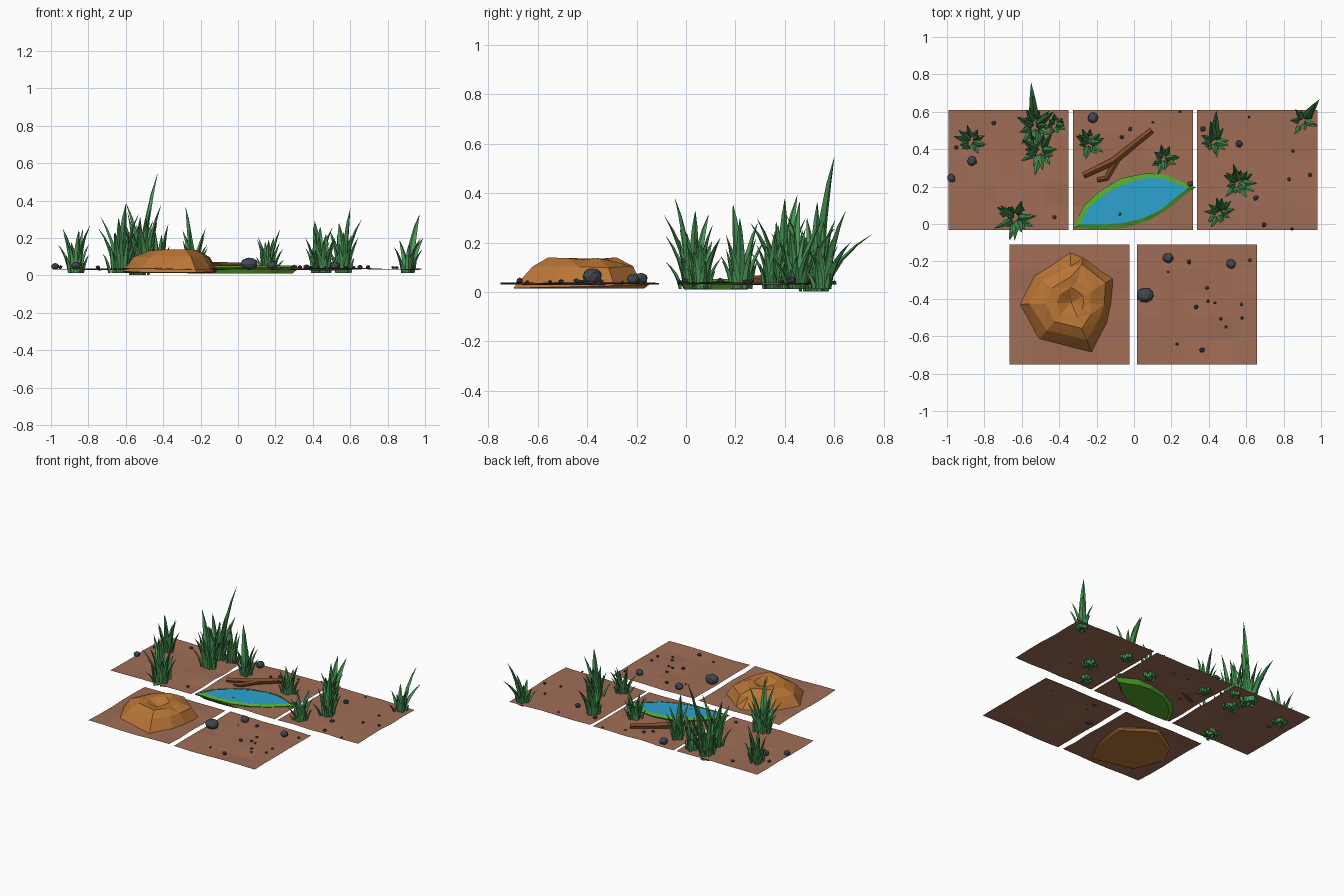
import bpy, bmesh, math, random
from mathutils import Vector

if "Cube" in bpy.data.objects:
    bpy.data.objects.remove(bpy.data.objects["Cube"])

random.seed(11)


def material(name, r, g, b):
    lin = [(c / 255 / 12.92) if c < 11 else ((c / 255 + 0.055) / 1.055) ** 2.4 for c in (r, g, b)]
    m = bpy.data.materials.new(name)
    m.diffuse_color = (*lin, 1)
    m.use_nodes = True
    m.node_tree.nodes["Principled BSDF"].inputs["Base Color"].default_value = m.diffuse_color
    return m


SOIL = material("brown soil", 160, 109, 86)
SAND = material("ochre sand", 184, 117, 54)
WATER = material("blue water", 45, 163, 208)
MOSS = material("moss green", 84, 168, 44)
GRASS = material("grass green", 72, 148, 84)
STONE = material("dark stone", 66, 73, 82)
WOOD = material("bark brown", 128, 75, 40)


def build(name, verts, faces, mat):
    me = bpy.data.meshes.new(name)
    me.from_pydata([tuple(v) for v in verts], [], faces)
    bm = bmesh.new()
    bm.from_mesh(me)
    bmesh.ops.recalc_face_normals(bm, faces=bm.faces[:])
    bm.to_mesh(me)
    bm.free()
    me.materials.append(mat)
    ob = bpy.data.objects.new(name, me)
    bpy.context.collection.objects.link(ob)
    return ob


def loft(rings, cap_start=True, cap_end=True):
    """Join equal-length rings of points into one skin."""
    n = len(rings[0])
    verts = [p for r in rings for p in r]
    faces = [(k * n + i, k * n + (i + 1) % n, (k + 1) * n + (i + 1) % n, (k + 1) * n + i)
             for k in range(len(rings) - 1) for i in range(n)]
    if cap_start:
        faces.append(tuple(reversed(range(n))))
    if cap_end:
        faces.append(tuple(range((len(rings) - 1) * n, len(rings) * n)))
    return verts, faces


def merge(name, pieces, mat):
    V, F = [], []
    for v, f in pieces:
        o = len(V)
        V += v
        F += [tuple(i + o for i in q) for q in f]
    return build(name, V, F, mat)


# Soil tiles: thin, gently uneven sheets
def tile(name, cx, cy, size=0.642, n=5):
    V = []
    for j in range(n + 1):
        for i in range(n + 1):
            edge = i in (0, n) or j in (0, n)
            V.append((cx + (i / n - 0.5) * size, cy + (j / n - 0.5) * size,
                      0.034 + random.uniform(-1, 1) * (0.004 if edge else 0.007)))
    w = n + 1
    F = [(j * w + i, j * w + i + 1, (j + 1) * w + i + 1, (j + 1) * w + i)
         for j in range(n) for i in range(n)]
    ob = build(name, V, F, SOIL)
    if ob.data.polygons[0].normal.z < 0:
        ob.data.flip_normals()


for k, (x, y) in enumerate([(-0.672, 0.288), (-0.005, 0.288), (0.659, 0.288),
                            (-0.345, -0.43), (0.337, -0.43)]):
    tile(f"soil_tile_{k + 1}", x, y)

# Sand mound with a small crater
foot = [(-0.615, -0.43), (-0.535, -0.27), (-0.34, -0.15), (-0.27, -0.18), (-0.11, -0.29),
        (-0.12, -0.43), (-0.14, -0.535), (-0.22, -0.70), (-0.52, -0.63)]
mid = Vector((-0.335, -0.42))


def mound_ring(scale, z, jitter):
    out = []
    for p in foot:
        q = mid + (Vector(p) - mid) * scale * (1 + random.uniform(-jitter, jitter))
        out.append((q.x, q.y, z + random.uniform(-jitter, jitter) * 0.06))
    return out


base = [(x, y, 0.022 + 0.025 * (y + 0.43)) for x, y in foot]
V, F = loft([[(mid.x + (x - mid.x) * 0.93, mid.y + (y - mid.y) * 0.93, 0.014) for x, y in foot],
             base, mound_ring(0.78, 0.1, 0.1), mound_ring(0.5, 0.135, 0.1),
             mound_ring(0.29, 0.134, 0.05)], True, False)
V.append((mid.x, mid.y, 0.092))
n = len(foot)
F += [(4 * n + i, 4 * n + (i + 1) % n, 5 * n) for i in range(n)]
mound = build("sand_mound", V, F, SAND)
bm = bmesh.new()
bm.from_mesh(mound.data)
bmesh.ops.triangulate(bm, faces=[f for f in bm.faces if len(f.verts) == 4])
bm.to_mesh(mound.data)
bm.free()

# Pond: moss bowl with rim, and a flat water surface
outer = [(-0.326, -0.022), (-0.27, 0.095), (-0.185, 0.175), (-0.07, 0.245), (0.07, 0.272),
         (0.175, 0.262), (0.265, 0.22), (0.33, 0.197), (0.265, 0.15), (0.185, 0.08),
         (0.08, 0.02), (-0.055, -0.022), (-0.19, -0.028)]
inner = [(-0.29, -0.004), (-0.24, 0.09), (-0.135, 0.175), (-0.03, 0.222), (0.07, 0.247),
         (0.15, 0.243), (0.23, 0.215), (0.283, 0.187), (0.215, 0.135), (0.135, 0.07),
         (0.04, 0.028), (-0.06, 0.006), (-0.17, -0.004)]
under = [(0.01 + x * 0.85, 0.017 + y * 0.85, 0.01) for x, y in outer]
build("pond_bank", *loft([under, [(x, y, 0.042) for x, y in outer],
                          [(x, y, 0.052) for x, y in inner]], True, False), MOSS)
build("pond_water", [(x, y, 0.05) for x, y in inner], [tuple(range(len(inner)))], WATER)


# Fallen forked branch
def tube(points, radii, sides=5):
    rings = []
    for i, p in enumerate(points):
        a, b = Vector(points[max(i - 1, 0)]), Vector(points[min(i + 1, len(points) - 1)])
        d = (b - a).normalized()
        s = d.cross(Vector((0, 0, 1))).normalized()
        u = s.cross(d)
        rings.append([Vector(p) + (s * math.cos(t) + u * math.sin(t)) * radii[i]
                      for t in (2 * math.pi * k / sides + 0.3 for k in range(sides))])
    return loft(rings)


merge("fallen_branch", [
    tube([(-0.27, 0.26, 0.045), (-0.11, 0.335, 0.05), (0.0, 0.425, 0.05), (0.095, 0.5, 0.052)],
         [0.018, 0.022, 0.019, 0.017]),
    tube([(-0.08, 0.36, 0.05), (-0.145, 0.245, 0.05), (-0.195, 0.235, 0.045)],
         [0.018, 0.016, 0.013])], WOOD)


# Grass: curved tapering diamond-section blades gathered in clumps
def blade(root, tip, width):
    root, tip = Vector(root), Vector(tip)
    out = Vector((tip.x - root.x, tip.y - root.y, 0))
    d = out.normalized() if out.length > 1e-4 else Vector((1, 0, 0))
    s = Vector((-d.y, d.x, 0))
    rings = []
    for t, w in ((0, 0.7), (0.25, 1), (0.5, 0.85), (0.78, 0.5), (1, 0.03)):
        c = root + out * t ** 1.7
        c.z = root.z + (tip.z - root.z) * (1.15 * t - 0.15 * t * t)
        a = s * width * 0.5 * w
        b = d * width * 0.28 * w
        rings.append([c + a, c + b, c - a, c - b])
    return loft(rings)


def clump(name, x, y, radius, height, count, extra=(), base=0.012):
    pieces = []
    for i in range(count):
        a = i * 2.4 + random.uniform(-0.3, 0.3)
        f = (i + 0.5) / count                       # 0 = tall centre, 1 = short outside
        h = height * (1 - 0.72 * f) * random.uniform(0.85, 1.05)
        r0 = radius * (0.12 + 0.4 * f)
        r1 = radius * random.uniform(0.5, 1.05) + 0.005
        c, s = math.cos(a), math.sin(a)
        pieces.append(blade((x + c * r0, y + s * r0, base), (x + c * r1, y + s * r1, base + h),
                            0.026 + 0.05 * h))
    for tip in extra:
        pieces.append(blade((x + (tip[0] - x) * 0.2, y + (tip[1] - y) * 0.2, base), tip, 0.05))
    merge(name, pieces, GRASS)


clumps = [
    (-0.87, 0.44, 0.09, 0.28, 15, ()),
    (-0.53, 0.52, 0.11, 0.36, 16, ((-0.55, 0.755, 0.235), (-0.43, 0.60, 0.545), (-0.46, 0.58, 0.43))),
    (-0.50, 0.39, 0.11, 0.36, 15, ((-0.6, 0.45, 0.39), (-0.53, 0.26, 0.28))),
    (-0.42, 0.53, 0.07, 0.30, 9, ()),
    (-0.63, 0.03, 0.12, 0.33, 18, ((-0.6, -0.045, 0.38),)),
    (-0.24, 0.43, 0.085, 0.27, 12, ((-0.28, 0.46, 0.365),)),
    (0.16, 0.35, 0.085, 0.24, 14, ()),
    (0.43, 0.44, 0.08, 0.26, 14, ((0.44, 0.605, 0.26), (0.41, 0.55, 0.29))),
    (0.56, 0.22, 0.10, 0.28, 15, ((0.60, 0.19, 0.355), (0.54, 0.29, 0.28))),
    (0.46, 0.06, 0.085, 0.22, 13, ((0.47, 0.14, 0.22),)),
    (0.905, 0.55, 0.08, 0.22, 9, ((0.97, 0.645, 0.325), (0.99, 0.665, 0.2))),
]
for k, c in enumerate(clumps):
    clump(f"grass_clump_{k + 1}", *c, base=0.001 if k == 1 else 0.012)


# Stones: jittered icospheres, given as x, y, radius
def stones(name, spots):
    bm = bmesh.new()
    for x, y, r in spots:
        new = bmesh.ops.create_icosphere(bm, subdivisions=2 if r > 0.02 else 1, radius=r)["verts"]
        turn = random.uniform(0, 3)
        sx, sy = random.uniform(0.9, 1.12), random.uniform(0.85, 1.05)
        for v in new:
            p = v.co * random.uniform(0.92, 1.06)
            p = Vector((p.x * sx, p.y * sy, p.z * 0.8))
            v.co = Vector((x + p.x * math.cos(turn) - p.y * math.sin(turn),
                           y + p.x * math.sin(turn) + p.y * math.cos(turn),
                           0.036 + r * 0.6 + p.z))
    me = bpy.data.meshes.new(name)
    bm.to_mesh(me)
    bm.free()
    me.materials.append(STONE)
    bpy.context.collection.objects.link(bpy.data.objects.new(name, me))


stones("stones_left", [(-0.866, 0.337, .027), (-0.977, 0.246, .022), (-0.749, 0.54, .013),
                       (-0.425, 0.037, .012), (-0.39, 0.52, .02), (-0.95, 0.41, .014)])
stones("stones_middle", [(-0.22, 0.567, .03), (-0.02, 0.508, .013), (-0.065, 0.465, .012),
                         (0.1, 0.545, .008), (0.246, 0.6, .008), (-0.075, 0.053, .014),
                         (0.3, 0.214, .016), (0.06, 0.476, .01)])
stones("stones_right", [(0.615, 0.572, .008), (0.561, 0.428, .02), (0.85, 0.39, .01),
                        (0.941, 0.262, .012), (0.829, 0.24, .011), (0.652, 0.139, .016),
                        (0.695, -0.005, .014), (0.845, -0.027, .009), (0.369, 0.508, .016)])
stones("stones_front", [(0.059, -0.38, .044), (0.182, -0.182, .03), (0.294, -0.203, .014),
                        (0.519, -0.214, .027), (0.62, -0.193, .011), (0.182, -0.257, .007),
                        (0.39, -0.342, .011), (0.396, -0.412, .011), (0.332, -0.444, .014),
                        (0.433, -0.422, .009), (0.465, -0.508, .01), (0.492, -0.55, .009),
                        (0.578, -0.503, .011), (0.575, -0.43, .01), (0.23, -0.642, .009),
                        (0.364, -0.674, .016)])
